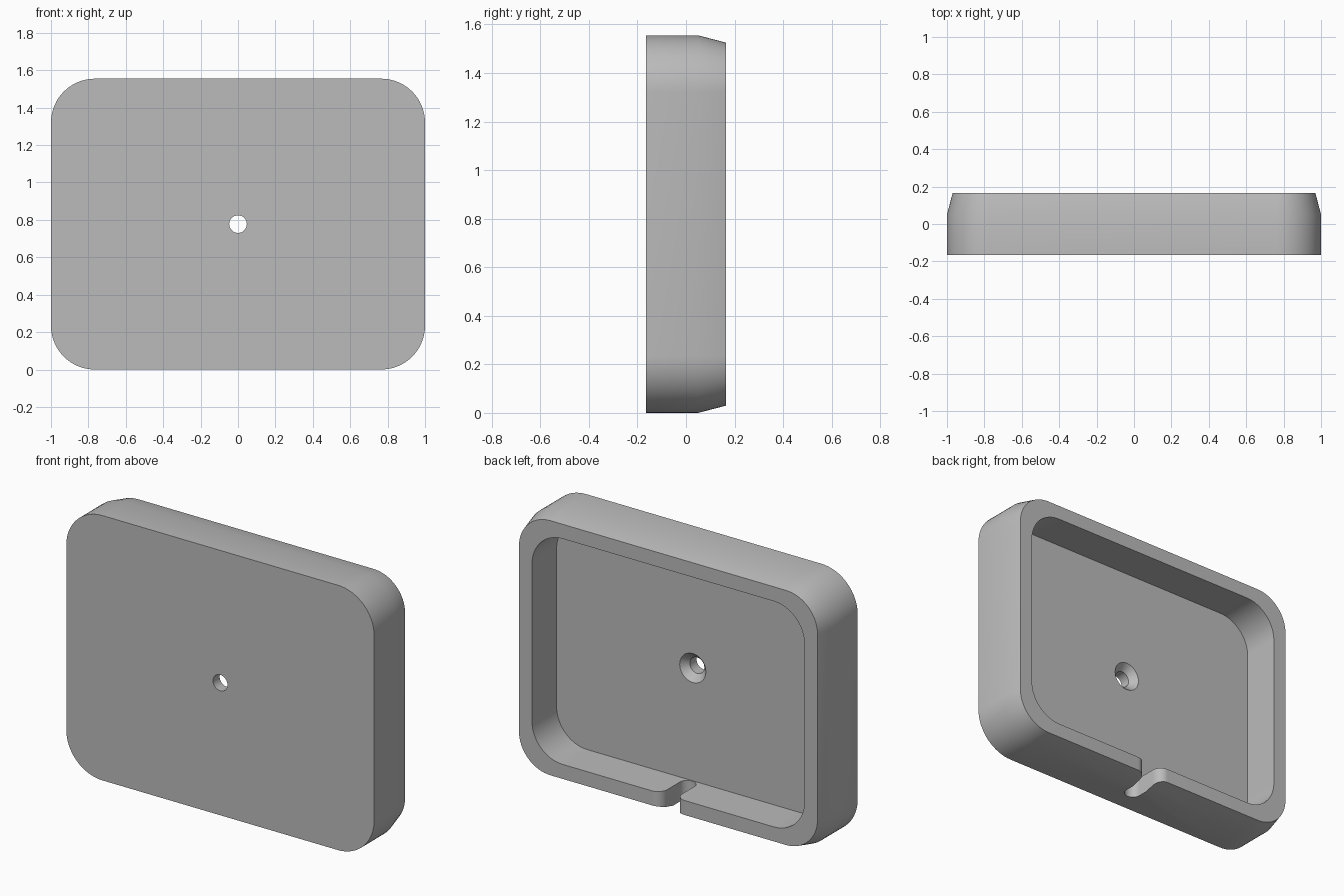
import bpy, bmesh
from math import sin, cos, pi, radians

cube = bpy.data.objects.get("Cube")
if cube:
    bpy.data.objects.remove(cube, do_unlink=True)

# Overall sizes
HEIGHT, BACK, FLOOR = 1.555, 0.165, -0.063
MID = HEIGHT / 2
HOLE_R, SINK_R, SINK_DEPTH = 0.047, 0.085, 0.04

grey = bpy.data.materials.new("plain grey")
grey.use_nodes = True
grey.diffuse_color = (0.5, 0.5, 0.5, 1)
grey.node_tree.nodes["Principled BSDF"].inputs["Base Color"].default_value = (0.5, 0.5, 0.5, 1)


def arc(cx, cy, r, start, end, steps):
    """Points along an arc, angles in degrees."""
    angles = [radians(start + (end - start) * i / steps) for i in range(steps + 1)]
    return [(cx + r * cos(a), cy + r * sin(a)) for a in angles]


def rounded_ring(inset, radius, y):
    """Rounded rectangle in the xz plane at depth y."""
    hx, hz = 1 - inset - radius, MID - inset - radius
    corners = ((hx, hz), (-hx, hz), (-hx, -hz), (hx, -hz))
    return [(x, y, z + MID) for i, (cx, cz) in enumerate(corners)
            for x, z in arc(cx, cz, radius, 90 * i, 90 * i + 90, 16)]


def loft(name, rings):
    """Closed solid through a list of equal rings."""
    bm = bmesh.new()
    loops = [[bm.verts.new(p) for p in ring] for ring in rings]
    for a, b in zip(loops, loops[1:]):
        for i in range(len(a)):
            j = (i + 1) % len(a)
            bm.faces.new((a[i], a[j], b[j], b[i]))
    bm.faces.new(loops[0][::-1])
    bm.faces.new(loops[-1])
    bmesh.ops.recalc_face_normals(bm, faces=bm.faces)
    mesh = bpy.data.meshes.new(name)
    bm.to_mesh(mesh)
    bm.free()
    mesh.materials.append(grey)
    obj = bpy.data.objects.new(name, mesh)
    bpy.context.collection.objects.link(obj)
    return obj


# Tray: outer wall, tapered back edge, rim, recess
tray = loft("tray", [
    rounded_ring(0, 0.235, -BACK),
    rounded_ring(0, 0.235, 0.05),
    rounded_ring(0.03, 0.205, BACK),
    rounded_ring(0.115, 0.2, BACK),
    rounded_ring(0.115, 0.2, FLOOR),
])

# Countersunk screw hole
profile = [(HOLE_R, -0.3), (HOLE_R, FLOOR - SINK_DEPTH),
           (2 * SINK_R - HOLE_R, FLOOR + SINK_DEPTH)]
hole = loft("hole_cutter", [[(x, y, z) for x, z in arc(0, MID, r, 0, 352.5, 47)]
                            for r, y in profile])

# Cable slot in the bottom wall: round inner end, flared mouth
SLOT, FLARE = 0.048, 0.06
mouth = SLOT + FLARE
right_half = arc(0, FLOOR + SLOT + 0.005, SLOT, -90, 0, 10)
right_half += arc(mouth, BACK - FLARE, FLARE, 180, 90, 10) + [(mouth, BACK + 0.1)]
outline = right_half + [(-x, y) for x, y in right_half[:0:-1]]
slot = loft("slot_cutter", [[(x, y, z) for x, y in outline] for z in (-0.1, 0.25)])

# Cut and finish
bpy.ops.object.select_all(action="DESELECT")
bpy.context.view_layer.objects.active = tray
tray.select_set(True)
for cutter in (hole, slot):
    cutter.hide_render = True
    mod = tray.modifiers.new(cutter.name, "BOOLEAN")
    mod.operation, mod.solver, mod.object = "DIFFERENCE", "EXACT", cutter
    bpy.ops.object.modifier_apply(modifier=mod.name)
    bpy.data.objects.remove(cutter, do_unlink=True)
bpy.ops.object.shade_smooth_by_angle(angle=radians(30))
